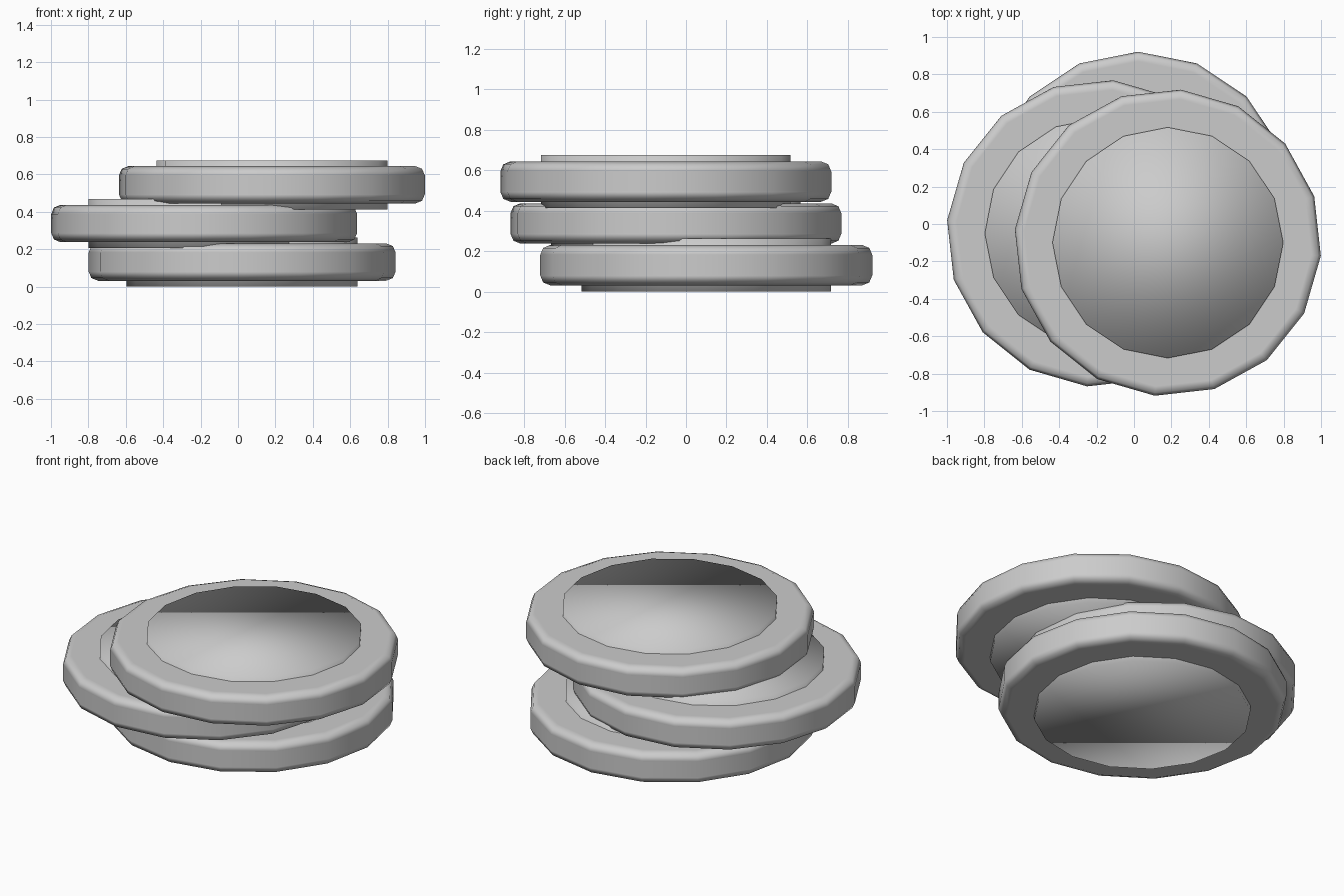
import bpy
import math

SIDES = 16
OUTER_RADIUS, BODY_HEIGHT = 0.821, 0.2
INNER_RADIUS, CORE_HEIGHT = 0.617, 0.262
BEVEL = 0.05

cube = bpy.data.objects.get("Cube")
if cube:
    bpy.data.objects.remove(cube, do_unlink=True)

# Single plain grey for every part
grey = bpy.data.materials.new("plain_grey")
grey.use_nodes = True
colour = (0.6, 0.6, 0.6, 1)
grey.diffuse_color = colour
grey.node_tree.nodes["Principled BSDF"].inputs["Base Color"].default_value = colour


def disc(name, radius, height, centre, turn=0):
    """Smooth-shaded low-poly drum with a vertex on the +x axis before turning."""
    bpy.ops.mesh.primitive_cylinder_add(
        vertices=SIDES, radius=radius, depth=height, location=centre,
        rotation=(0, 0, math.radians(turn)))
    obj = bpy.context.object
    obj.name = name
    obj.data.materials.append(grey)
    bpy.ops.object.shade_smooth()
    return obj


def plate(name, centre, turn):
    # Wide body with rounded rims
    body = disc(name + "_body", OUTER_RADIUS, BODY_HEIGHT, centre, turn)
    bevel = body.modifiers.new("rounded_rim", "BEVEL")
    bevel.width = BEVEL
    bevel.segments = 2
    bevel.limit_method = "ANGLE"
    bevel.angle_limit = math.radians(30)
    bevel.harden_normals = True
    # Narrower core standing slightly proud of both faces
    disc(name + "_core", INNER_RADIUS, CORE_HEIGHT, centre)


# Loose stack of three plates
plate("bottom_plate", (0.022, 0.10, 0.131), 0)
plate("middle_plate", (-0.181, -0.05, 0.337), -4.9)
plate("top_plate", (0.181, -0.10, 0.544), -4.9)
